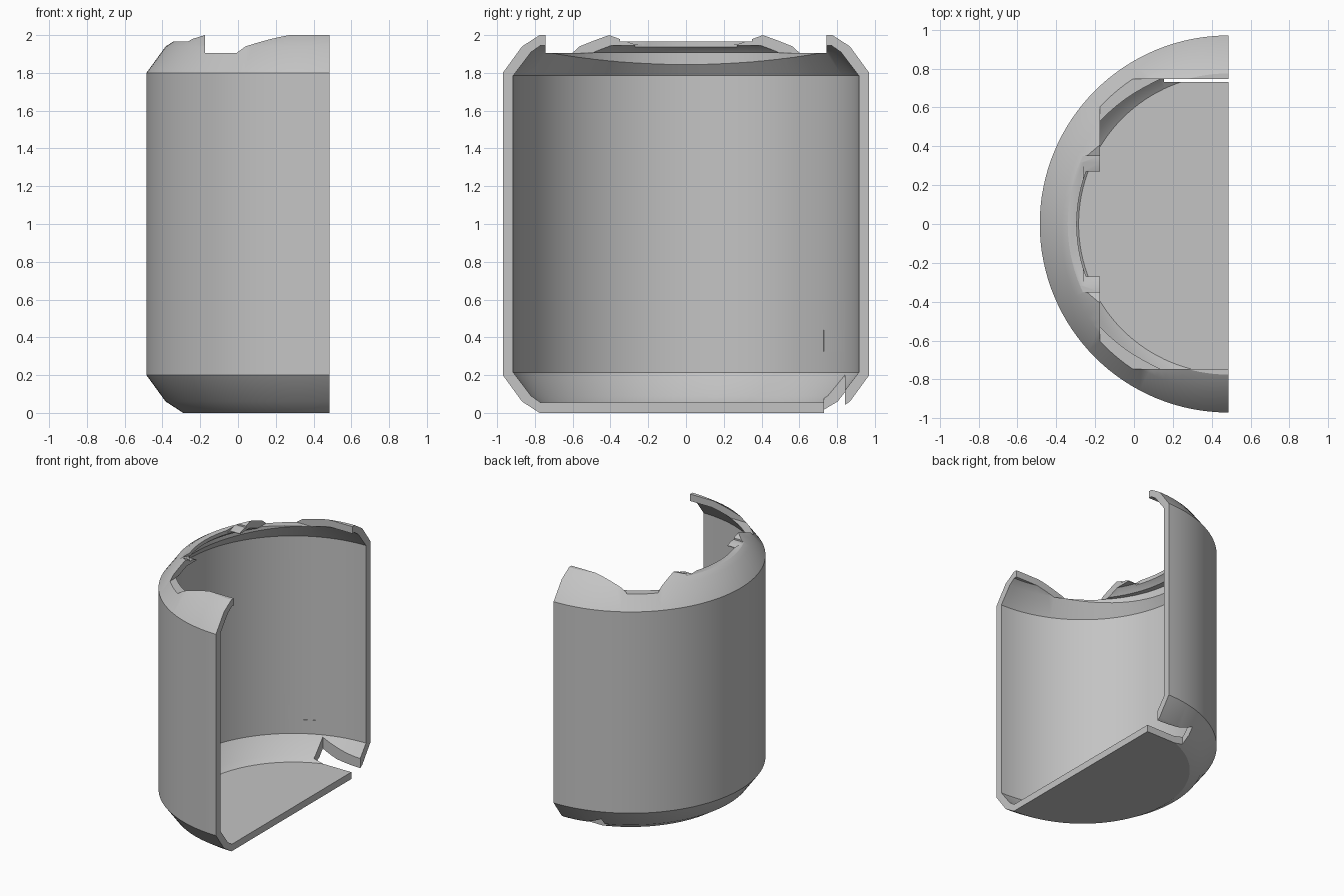
import bpy, bmesh, math

if "Cube" in bpy.data.objects:
    bpy.data.objects.remove(bpy.data.objects["Cube"], do_unlink=True)

CX = 0.485          # axis of the half cylinder
SEGMENTS = 64

grey = bpy.data.materials.new("plain_grey")
grey.use_nodes = True
grey.diffuse_color = (0.55, 0.55, 0.55, 1)
grey.node_tree.nodes["Principled BSDF"].inputs["Base Color"].default_value = (0.55, 0.55, 0.55, 1)


def make_object(name, bm):
    bmesh.ops.recalc_face_normals(bm, faces=bm.faces)
    mesh = bpy.data.meshes.new(name)
    bm.to_mesh(mesh)
    bm.free()
    mesh.materials.append(grey)
    obj = bpy.data.objects.new(name, mesh)
    bpy.context.collection.objects.link(obj)
    return obj


def half_revolve(name, profile):
    """Turn a closed (radius, height) outline through half a circle."""
    bm = bmesh.new()
    rings = []
    for i in range(SEGMENTS + 1):
        a = math.pi * (0.5 + i / SEGMENTS)
        rings.append([bm.verts.new((CX + r * math.cos(a), r * math.sin(a), z))
                      for r, z in profile])
    n = len(profile)
    for one, two in zip(rings, rings[1:]):
        for j in range(n):
            k = (j + 1) % n
            if profile[j][0] or profile[k][0]:
                bm.faces.new((one[j], one[k], two[k], two[j]))
    bm.faces.new(rings[0])
    bm.faces.new(rings[-1])
    bmesh.ops.remove_doubles(bm, verts=bm.verts, dist=1e-5)
    return make_object(name, bm)


def prism(name, points, low, high, along_x=False):
    """Extrude an outline in XY along Z, or in YZ along X."""
    bm = bmesh.new()

    def place(p, t):
        return (t, p[0], p[1]) if along_x else (p[0], p[1], t)

    a = [bm.verts.new(place(p, low)) for p in points]
    b = [bm.verts.new(place(p, high)) for p in points]
    bm.faces.new(a)
    bm.faces.new(b)
    for i in range(len(a)):
        j = (i + 1) % len(a)
        bm.faces.new((a[i], a[j], b[j], b[i]))
    return make_object(name, bm)


def box(name, x, y, z):
    return prism(name, [(x[0], y[0]), (x[1], y[0]), (x[1], y[1]), (x[0], y[1])], *z)


def arc(rx, ry, start, end, steps):
    angles = [start + (end - start) * i / steps for i in range(steps + 1)]
    return [(CX + rx * math.cos(a), ry * math.sin(a)) for a in angles]


# Half shell with floor, chamfers and a closed top
outer = [(0, 0), (0.775, 0), (0.868, 0.06), (0.97, 0.2)]
inner = [(0, 0.055), (0.77, 0.055), (0.82, 0.09), (0.915, 0.215)]


def flip(points):
    return [(r, 2 - z) for r, z in reversed(points)]


shell = half_revolve("half_shell", outer + flip(outer) + flip(inner)[::-1] + inner[::-1])

# Cutters for the top opening, rim steps, floor slot and wall mark
half = math.asin(0.27 / 0.78)
mark_a, mark_b = (math.pi - math.asin(y / 0.917) for y in (0.843, 0.73))
cutters = [
    prism("under_rim_recess", arc(0.87, 0.81, 0, 2 * math.pi * 95 / 96, 95), 1.7, 1.906),
    box("top_notch", (-0.175, 1), (-0.745, 0.745), (1.905, 2.2)),
    box("rim_step", (-1, 0.3), (-0.35, 0.35), (1.967, 2.2)),
    prism("rim_wedge", [(-0.27, 1.95), (0.27, 1.95), (0.41, 2.001), (0.41, 2.2),
                        (-0.41, 2.2), (-0.41, 2.001)], -0.26, 0.3, True),
    prism("rim_opening", arc(0.78, 0.78, math.pi - half, math.pi + half, 14)
          + [(0.2, -0.27), (0.2, 0.27)], 1.908, 2.2),
    box("floor_slot", (0.155, 1), (0.73, 0.843), (-0.1, 0.25)),
    prism("wall_mark", arc(0.9, 0.9, mark_a, mark_b, 6)
          + arc(0.918, 0.918, mark_b, mark_a, 6), 0.325, 0.44),
]

bpy.context.view_layer.objects.active = shell
for cutter in cutters:
    cutter.hide_render = True
    mod = shell.modifiers.new(cutter.name, "BOOLEAN")
    mod.operation = "DIFFERENCE"
    mod.solver = "EXACT"
    mod.object = cutter
    bpy.ops.object.modifier_apply(modifier=mod.name)
    bpy.data.objects.remove(cutter, do_unlink=True)

# Smooth round walls, crisp cut edges
bpy.ops.object.select_all(action="DESELECT")
shell.select_set(True)
bpy.ops.object.shade_smooth_by_angle(angle=math.radians(28))
